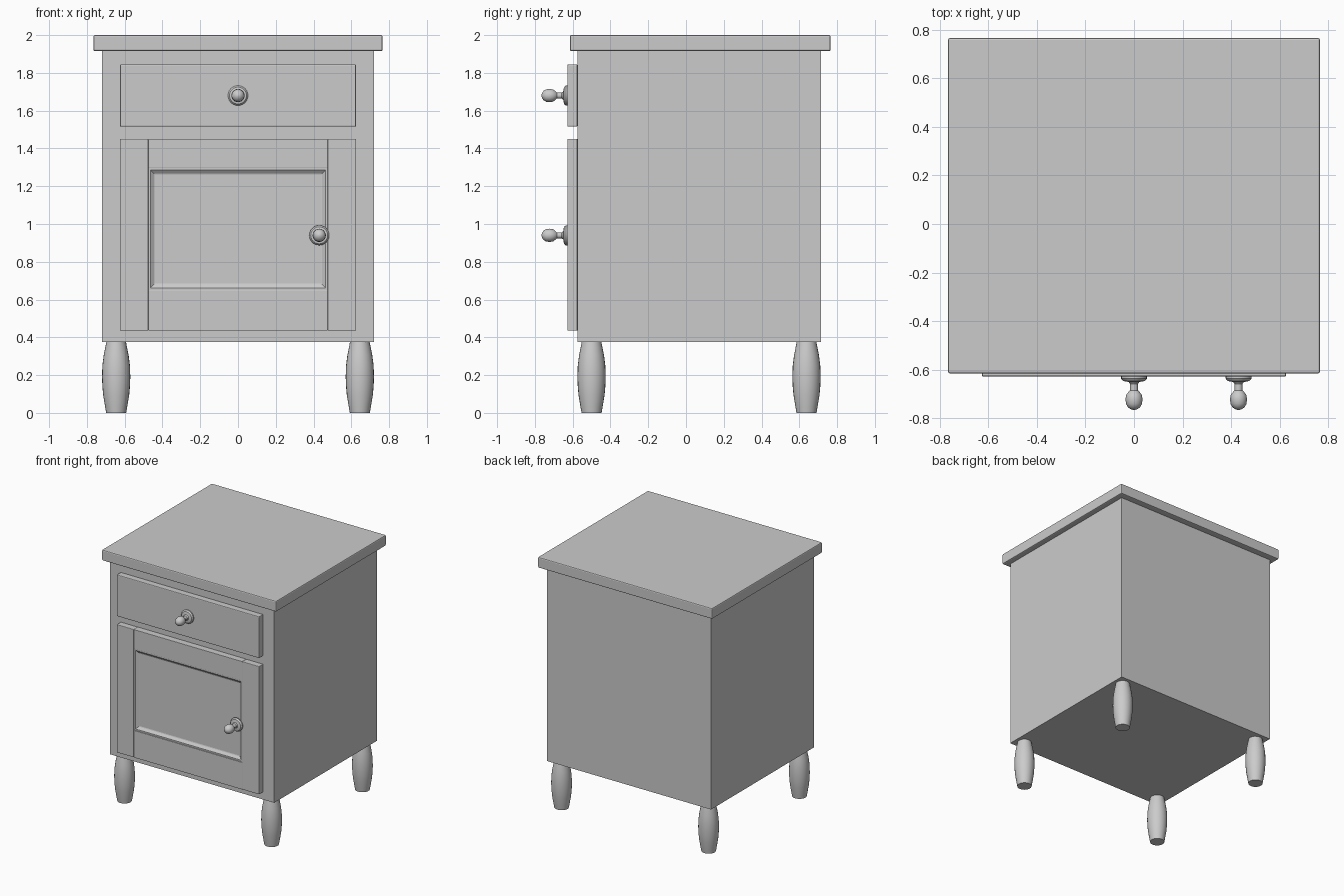
import bpy, bmesh, math
from mathutils import Matrix, Vector

if "Cube" in bpy.data.objects:
    bpy.data.objects.remove(bpy.data.objects["Cube"])


def finish(bm, name):
    bmesh.ops.recalc_face_normals(bm, faces=bm.faces)
    me = bpy.data.meshes.new(name)
    bm.to_mesh(me)
    bm.free()
    ob = bpy.data.objects.new(name, me)
    bpy.context.collection.objects.link(ob)
    return ob


def box(name, x, y, z, bevel=0.0):
    bm = bmesh.new()
    bmesh.ops.create_cube(bm, size=1)
    for v in bm.verts:
        v.co = Vector([(a + b) / 2 + c * (b - a) for (a, b), c in zip((x, y, z), v.co)])
    ob = finish(bm, name)
    if bevel:
        mod = ob.modifiers.new("edge", 'BEVEL')
        mod.width = bevel
        mod.segments = 2
    return ob


def turned(name, profile, loc, rot=None, sides=24):
    # profile: (radius, height) points spun around z, ends capped
    bm = bmesh.new()
    rings = []
    for r, h in profile:
        rings.append([bm.verts.new((r * math.cos(2 * math.pi * i / sides),
                                    r * math.sin(2 * math.pi * i / sides), h))
                      for i in range(sides)])
    for a, b in zip(rings, rings[1:]):
        for i in range(sides):
            j = (i + 1) % sides
            bm.faces.new((a[i], a[j], b[j], b[i]))
    bm.faces.new(rings[0])
    bm.faces.new(rings[-1])
    bm.transform(Matrix.Translation(loc) @ (rot or Matrix()))
    ob = finish(bm, name)
    bpy.context.view_layer.objects.active = ob
    ob.select_set(True)
    bpy.ops.object.shade_smooth_by_angle(angle=math.radians(35))
    ob.select_set(False)
    return ob


# Carcass and overhanging top
box("cabinet_body", (-0.72, 0.72), (-0.575, 0.715), (0.375, 1.915))
box("table_top", (-0.765, 0.765), (-0.615, 0.765), (1.915, 2.0), 0.008)

# Drawer front
F, B = -0.628, -0.575
box("drawer_front", (-0.625, 0.625), (F, B), (1.515, 1.845), 0.006)

# Door frame: two stiles and two rails
for side, s in (("left", -1), ("right", 1)):
    box(f"door_stile_{side}", sorted((s * 0.475, s * 0.625)), (F, B), (0.435, 1.45), 0.004)
box("door_rail_top", (-0.475, 0.475), (F, B), (1.297, 1.45), 0.002)
box("door_rail_bottom", (-0.475, 0.475), (F, B), (0.435, 0.65), 0.002)

# Recessed door panel with a sloping moulded border
bm = bmesh.new()
loops = []
for inset, y in ((0, -0.622), (0.012, -0.622), (0.03, -0.608), (0.036, -0.606)):
    w, lo, hi = 0.475 - inset, 0.65 + inset, 1.297 - inset
    loops.append([bm.verts.new(p) for p in
                  ((-w, y, lo), (w, y, lo), (w, y, hi), (-w, y, hi))])
for a, b in zip(loops, loops[1:]):
    for i in range(4):
        j = (i + 1) % 4
        bm.faces.new((a[i], a[j], b[j], b[i]))
bm.faces.new(loops[-1])
panel = finish(bm, "door_panel")
# open sheet: make sure it faces the front
if panel.data.polygons[-1].normal.y > 0:
    panel.data.flip_normals()

# Knobs: backplate, stem and ball in one turned profile
knob = [(0.053, 0.0), (0.053, 0.008), (0.045, 0.018), (0.022, 0.022), (0.016, 0.03),
        (0.016, 0.056), (0.022, 0.062), (0.032, 0.075), (0.035, 0.092),
        (0.033, 0.112), (0.025, 0.126), (0.013, 0.134), (0.003, 0.137)]
to_front = Matrix.Rotation(math.pi / 2, 4, 'X')
turned("drawer_knob", knob, (0, F, 1.68), to_front)
turned("door_knob", knob, (0.43, F, 0.94), to_front)

# Turned legs
leg = [(0.053, 0.0), (0.059, 0.035), (0.069, 0.095), (0.073, 0.14), (0.075, 0.19),
       (0.073, 0.25), (0.066, 0.305), (0.057, 0.35), (0.052, 0.376)]
for fb, y in (("front", -0.5), ("back", 0.638)):
    for side, x in (("left", -0.645), ("right", 0.645)):
        turned(f"{fb}_leg_{side}", leg, (x, y, 0))
